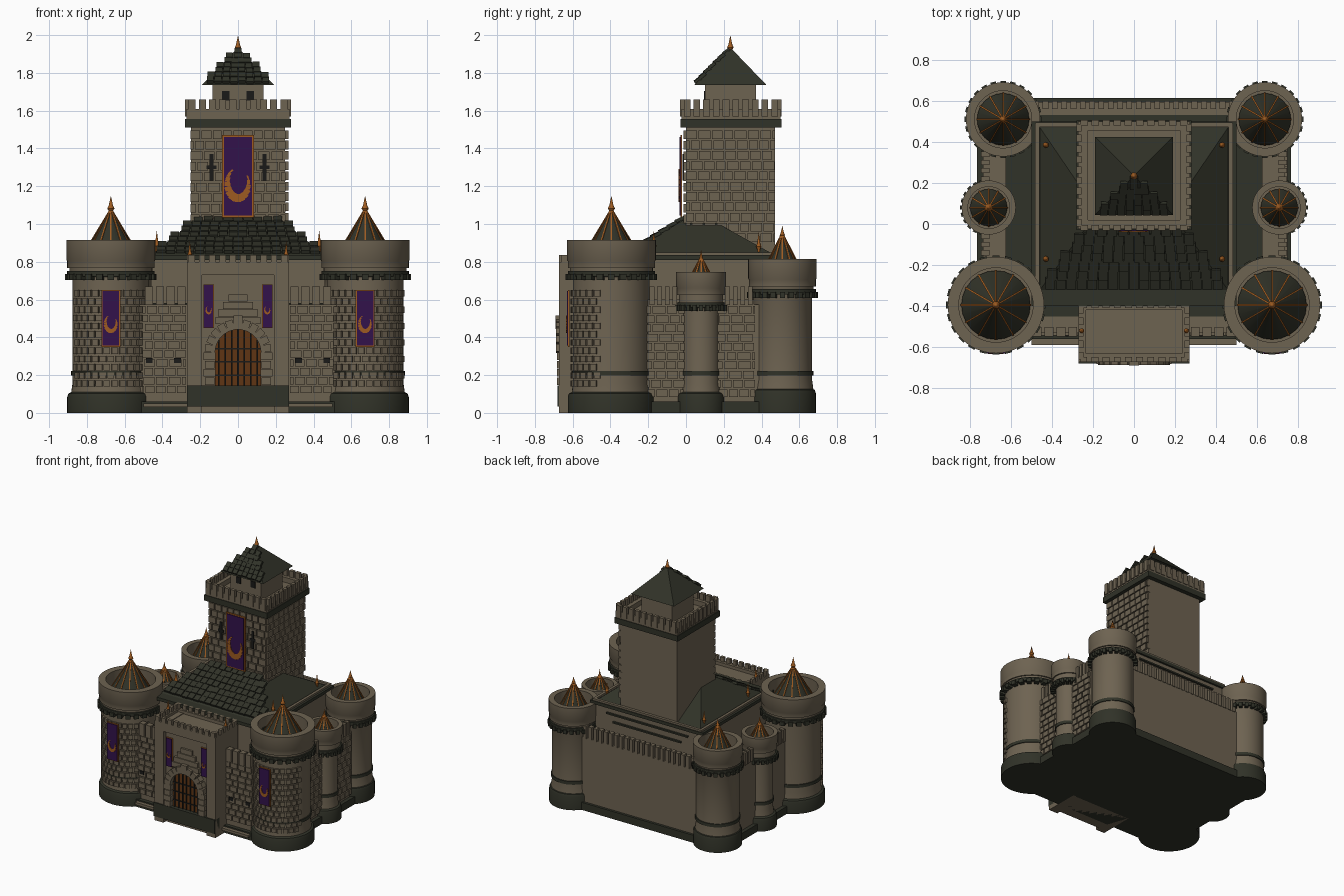
import bpy, bmesh, math, random
from mathutils import Matrix, Vector

if "Cube" in bpy.data.objects:
    bpy.data.objects.remove(bpy.data.objects["Cube"])

random.seed(4)
T, R = Matrix.Translation, Matrix.Rotation


def material(name, rgb):
    m = bpy.data.materials.new(name)
    m.diffuse_color = (*rgb, 1)
    m.use_nodes = True
    m.node_tree.nodes["Principled BSDF"].inputs["Base Color"].default_value = m.diffuse_color
    return m


STONE = material("stone", (0.155, 0.125, 0.083))
DARK = material("dark_slate", (0.030, 0.032, 0.021))
GOLD = material("copper_gold", (0.34, 0.105, 0.015))
PURPLE = material("purple_cloth", (0.032, 0.006, 0.070))
WOOD = material("door_wood", (0.115, 0.036, 0.007))
IRON = material("black_iron", (0.010, 0.010, 0.009))


def finish(bm, name, mat, smooth=False):
    bmesh.ops.recalc_face_normals(bm, faces=bm.faces)
    me = bpy.data.meshes.new(name)
    bm.to_mesh(me)
    bm.free()
    me.materials.append(mat)
    if smooth:
        me.shade_smooth()
        me.set_sharp_from_angle(angle=math.radians(35))
    bpy.context.collection.objects.link(bpy.data.objects.new(name, me))


def cube(bm, size, m):
    bmesh.ops.create_cube(bm, size=1, matrix=m @ Matrix.Diagonal((*size, 1)))


def box(bm, x0, x1, y0, y1, z0, z1):
    cube(bm, (x1 - x0, y1 - y0, z1 - z0), T(((x0 + x1) / 2, (y0 + y1) / 2, (z0 + z1) / 2)))


def boxes(name, mat, *dims):
    bm = bmesh.new()
    for d in dims:
        box(bm, *d)
    finish(bm, name, mat)


def rod(bm, p, q, w):
    p, q = Vector(p), Vector(q)
    m = T((p + q) / 2) @ (q - p).to_track_quat('Z', 'Y').to_matrix().to_4x4()
    cube(bm, (w, w, (q - p).length), m)


def hull(bm, pts):
    vs = [bm.verts.new(p) for p in pts]
    bmesh.ops.convex_hull(bm, input=vs)


def frustum(bm, lo, hi, z0, z1):
    hull(bm, [(x, y, z) for (a, b, c, d), z in ((lo, z0), (hi, z1)) for x in (a, b) for y in (c, d)])


def lathe(bm, prof, x, y, n=48):
    vs = [bm.verts.new((x + r, y, z)) for r, z in prof]
    es = [bm.edges.new(p) for p in zip(vs, vs[1:])]
    bmesh.ops.spin(bm, geom=vs + es, cent=(x, y, 0), axis=(0, 0, 1), angle=2 * math.pi, steps=n)
    bmesh.ops.remove_doubles(bm, verts=bm.verts, dist=1e-5)


def turned(name, mat, prof, x, y, n=48):
    bm = bmesh.new()
    lathe(bm, prof, x, y, n)
    finish(bm, name, mat, True)


def finial(x, y, z0, z1, r):
    h = z1 - z0
    turned("finial", GOLD, [(0, z0), (r * .7, z0), (r * .5, z0 + h * .2), (r, z0 + h * .35),
                            (r * .6, z0 + h * .5), (0, z1)], x, y, 12)


def merlons(bm, p, q, n, depth, z0, z1, fill=.62):
    p, q = Vector(p), Vector(q)
    step = (q - p) / n
    for i in range(n):
        c = p + step * (i + .5)
        cube(bm, (step.length * fill, depth, z1 - z0),
             T((c.x, c.y, (z0 + z1) / 2)) @ R(math.atan2(step.y, step.x), 4, 'Z'))


def bricks(bm, p, q, z0, z1, rows, w, depth=.022):
    # staggered courses of raised stones along a wall line
    p, q = Vector(p), Vector(q)
    d, h = q - p, (z1 - z0) / rows
    L, ang = d.length, math.atan2(d.y, d.x)
    for r in range(rows):
        s = -w * .5 * (r % 2)
        while s < L - .01:
            e = s + w * random.uniform(.85, 1.2)
            a, b = max(s, 0), min(e, L)
            if b - a > .015:
                c = p + d * ((a + b) / 2 / L)
                cube(bm, (b - a - .008, depth, h - .009), T((c.x, c.y, z0 + h * (r + .5))) @ R(ang, 4, 'Z'))
            s = e


def shingles(bm, y0, z0, y1, z1, w0, w1, rows, w):
    ang = math.atan2(z1 - z0, y1 - y0)
    L = math.hypot(z1 - z0, y1 - y0) / rows
    for r in range(rows):
        t = (r + .5) / rows
        half = w0 + (w1 - w0) * t
        n = max(1, round(2 * half / w))
        for i in range(n + r % 2):
            x = -half + 2 * half * (i + .5 - .5 * (r % 2)) / n
            cube(bm, (w * .92, L * 1.15, .018),
                 T((x, y0 + (y1 - y0) * t, z0 + (z1 - z0) * t + random.uniform(.002, .008))) @ R(ang - .12, 4, 'X'))


def banner(name, x, y, w, z0, z1, emblem):
    boxes(name + "_border", GOLD, (x - w, x + w, y, y + .008, z0, z1))
    boxes(name + "_cloth", PURPLE, (x - w * .88, x + w * .88, y - .005, y + .003, z0 + w * .12, z1 - w * .12))
    bm = bmesh.new()  # plain crescent ornament
    for i in range(15):
        a = math.radians(-230 + 250 * i / 14)
        thick = emblem * (.12 + .5 * math.sin(math.pi * i / 14))
        cube(bm, (thick, .006, emblem * .34),
             T((x + emblem * .8 * math.cos(a), y - .006, z0 + (z1 - z0) * .42 + emblem * 1.15 * math.sin(a))) @ R(-a, 4, 'Y'))
    finish(bm, name + "_crescent", GOLD)


def tower(name, x, y, rp, rb, rbase, zb, zc, z0, z1, rc, apex, tip):
    turned(name + "_base", DARK, [(0, 0), (rbase, 0), (rbase, zb - .025), (rbase - .006, zb - .008),
                                  (rbase - .02, zb), (0, zb)], x, y)
    turned(name + "_body", STONE, [(0, zb - .01), (rb + .008, zb - .01), (rb, zb + .05), (rb, zc),
                                   (rp - .015, zc + .02), (rp - .015, z0 + .01), (0, z0 + .01)], x, y)
    turned(name + "_band", DARK, [(rb - .01, .198), (rb + .007, .198), (rb + .007, .223), (rb - .01, .223)], x, y)
    ri = rp * .77
    turned(name + "_parapet", STONE, [(ri, z0), (rp - .004, z0), (rp - .004, z0 + .035), (rp, z0 + .042),
                                      (rp, z1), (ri, z1), (ri, z0)], x, y)
    turned(name + "_corbel_ring", DARK, [(rb - .01, zc + .003), (rp - .004, zc + .003), (rp - .004, zc + .03),
                                         (rb - .01, zc + .03)], x, y)
    bm = bmesh.new()
    for i in range(24):
        cube(bm, (rp - rb + .014, rp * .15, .032),
             T((x, y, 0)) @ R(i * math.pi / 12, 4, 'Z') @ T(((rp + rb) / 2, 0, zc)))
    finish(bm, name + "_corbel_teeth", DARK)
    zf = z0 + .035
    turned(name + "_roof", DARK, [(0, zf), (rc, zf), (.004, apex)], x, y, 24)
    bm = bmesh.new()
    for i in range(12):
        c, s = math.cos(i * math.pi / 6), math.sin(i * math.pi / 6)
        rod(bm, (x + rc * c, y + rc * s, zf), (x + .004 * c, y + .004 * s, apex), .008)
    finish(bm, name + "_roof_ribs", GOLD)
    finial(x, y, apex - .03, tip, .016 * rp / .2)


# Round towers, mirrored left and right
for s in (-1, 1):
    tower("front_tower", s * .673, -.395, .235, .203, .231, .11, .72, .768, .915, .168, 1.075, 1.15)
    tower("back_tower", s * .638, .51, .181, .157, .177, .13, .625, .67, .815, .127, .945, .99)
    tower("side_tower", s * .708, .08, .132, .097, .125, .11, .555, .625, .745, .09, .82, .865)
    bm = bmesh.new()  # stones on the front arc
    for r in range(12):
        for i in range(12):
            a = math.radians(-90 + (i - 5.5 + .5 * (r % 2)) * 11.5)
            cube(bm, (.022, .034, .033), T((s * .673, -.395, 0)) @ R(a, 4, 'Z') @ T((.205, 0, .155 + r * .0435)))
    finish(bm, "front_tower_stones", STONE)
    banner("tower_banner", s * .673, -.625, .05, .35, .65, .037)

# Curtain wall with dark plinth and wall walk
boxes("plinth", DARK, (-.765, .765, -.56, .615, 0, .06))
boxes("curtain_wall", STONE, (-.735, .735, -.53, .595, .05, .575))
boxes("wall_walk", DARK, (-.625, .625, -.45, .53, .57, .582))
boxes("front_ledges", STONE, *[(min(a, b), max(a, b), -.59, -.5, .03, .05) for a, b in ((.27, .5), (-.27, -.5))])
bm = bmesh.new()
merlons(bm, (-.5, .58), (.5, .58), 22, .04, .57, .67)
for s in (-1, 1):
    merlons(bm, (s * .27, -.525), (s * .5, -.525), 4, .045, .57, .67, .75)
    merlons(bm, (s * .725, -.2), (s * .725, -.04), 4, .04, .57, .67)
    merlons(bm, (s * .725, .2), (s * .725, .36), 4, .04, .57, .67)
    box(bm, s * .68 - .055, s * .68 + .055, -.2, .36, .57, .6)
finish(bm, "wall_merlons", STONE)
bm = bmesh.new()
for s in (-1, 1):
    bricks(bm, (s * .27, -.533), (s * .51, -.533), .1, .57, 10, .06)
bricks(bm, (.738, -.22), (.738, .37), .08, .57, 10, .065)
finish(bm, "wall_stones", STONE)
boxes("wall_windows", IRON, *[(s * x - .018, s * x + .018, -.548, -.54, .265, .29) for s in (-1, 1) for x in (.32, .47)])

# Great hall with hipped roof
boxes("hall", STONE, (-.46, .46, -.36, .485, .5, .82))
boxes("hall_eave", DARK, (-.5, .5, -.4, .5, .81, .835))
boxes("hall_roof_curb", STONE, (-.482, -.46, -.3, .49, .83, .85), (.46, .482, -.3, .49, .83, .85),
      (-.48, .48, .472, .494, .83, .85))
boxes("hall_back_ledges", DARK, (-.3, .3, .48, .5, .7, .712), (-.36, .36, .48, .5, .76, .772))
bm = bmesh.new()
frustum(bm, (-.465, .465, -.33, .48), (-.22, .22, 0, .12), .83, 1.03)
finish(bm, "hall_roof", DARK)
bm = bmesh.new()
shingles(bm, -.31, .845, -.01, 1.03, .45, .22, 7, .05)
finish(bm, "hall_roof_shingles", DARK)
for s in (-1, 1):
    finial(s * .43, -.17, .84, .965, .014)
    finial(s * .43, .385, .84, .955, .014)
    finial(s * .255, -.52, .80, .91, .012)

# Square keep tower
boxes("keep", STONE, (-.25, .25, 0, .47, .8, 1.53))
bm = bmesh.new()
bricks(bm, (-.255, -.002), (.255, -.002), 1.0, 1.5, 9, .06)
bricks(bm, (.253, -.005), (.253, .475), .9, 1.5, 11, .06, .03)
finish(bm, "keep_stones", STONE)
boxes("keep_cornice", DARK, (-.28, .28, -.03, .505, 1.51, 1.555))
K = (-.268, .268, -.018, .493)
boxes("keep_parapet", STONE, (-.265, .265, -.015, .49, 1.55, 1.57),
      (-.272, .272, -.025, .02, 1.55, 1.61), (-.272, .272, .455, .5, 1.55, 1.61),
      (-.272, -.225, -.02, .495, 1.55, 1.61), (.225, .272, -.02, .495, 1.55, 1.61))
bm = bmesh.new()
for y in K[2:]:
    merlons(bm, (-.27, y), (.27, y), 10, .026, 1.57, 1.66, .68)
for x in K[:2]:
    merlons(bm, (x, -.02), (x, .495), 10, .026, 1.57, 1.66, .68)
finish(bm, "keep_merlons", STONE)
boxes("keep_arrow_slits", IRON, *[d for s in (-1, 1) for d in (
    (s * .14 - .01, s * .14 + .01, -.018, -.01, 1.23, 1.37), (s * .14 - .026, s * .14 + .026, -.018, -.01, 1.29, 1.31))])
banner("keep_banner", 0, -.03, .085, 1.035, 1.47, .07)

# Top turret and pyramid roof
boxes("turret", STONE, (-.135, .135, .1, .37, 1.55, 1.74))
boxes("turret_windows", IRON, *[(s * .065 - .02, s * .065 + .02, .094, .102, 1.655, 1.705) for s in (-1, 1)])
bm = bmesh.new()
frustum(bm, (-.19, .19, .045, .425), (-.004, .004, .231, .239), 1.737, 1.93)
finish(bm, "turret_roof", DARK)
bm = bmesh.new()
shingles(bm, .05, 1.745, .225, 1.92, .18, .01, 7, .04)
finish(bm, "turret_roof_shingles", DARK)
finial(0, .235, 1.9, 2.0, .017)

# Gatehouse
boxes("gatehouse", STONE, (-.265, .265, -.64, -.39, 0, .775), (-.27, -.19, -.672, -.385, 0, .78),
      (.19, .27, -.672, -.385, 0, .78), (-.27, .27, -.672, -.63, .73, .80),
      (-.27, .27, -.42, -.385, .77, .8), (-.27, -.235, -.67, -.39, .77, .8), (.235, .27, -.67, -.39, .77, .8))
bm = bmesh.new()
for y in (-.66, -.397):
    merlons(bm, (-.272, y), (.272, y), 10, .024, .79, .835)
for x in (-.258, .258):
    merlons(bm, (x, -.67), (x, -.39), 5, .024, .79, .835)
finish(bm, "gatehouse_merlons", STONE)
boxes("gate_threshold", DARK, (-.27, .27, -.68, -.62, .035, .145))
arc = [(.122 * math.cos(i * math.pi / 16), .32 + .122 * math.sin(i * math.pi / 16)) for i in range(17)]
bm = bmesh.new()
hull(bm, [(x, y, z) for y in (-.648, -.63) for x, z in arc + [(-.122, .14), (.122, .14)]])
finish(bm, "gate_door", WOOD)
bm = bmesh.new()
for i in range(-3, 4):
    x = i * .034
    rod(bm, (x, -.652, .145), (x, -.652, .32 + math.sqrt(.122 ** 2 - x * x)), .008)
for z in (.2, .27, .34):
    rod(bm, (-.118, -.652, z), (.118, -.652, z), .007)
finish(bm, "portcullis", IRON)
bm = bmesh.new()  # arch stones, jambs and stepped gable
for i in range(11):
    a = math.pi * (i + .5) / 11
    cube(bm, (.055, .05, .039), T((.148 * math.cos(a), -.662, .32 + .148 * math.sin(a))) @ R(-a, 4, 'Y'))
for s in (-1, 1):
    for i in range(4):
        cube(bm, (.052 + .012 * (i % 2), .045, .04), T((s * .15, -.66, .168 + i * .044)))
for i, w in enumerate((.12, .105, .08, .05)):
    box(bm, -w, w, -.668 + i * .004, -.63, .47 + i * .04, .508 + i * .04)
cube(bm, (.05, .06, .07), T((0, -.66, .48)))
finish(bm, "gate_arch", STONE)
for s in (-1, 1):
    banner("gate_banner", s * .155, -.65, .027, .45, .68, .017)
